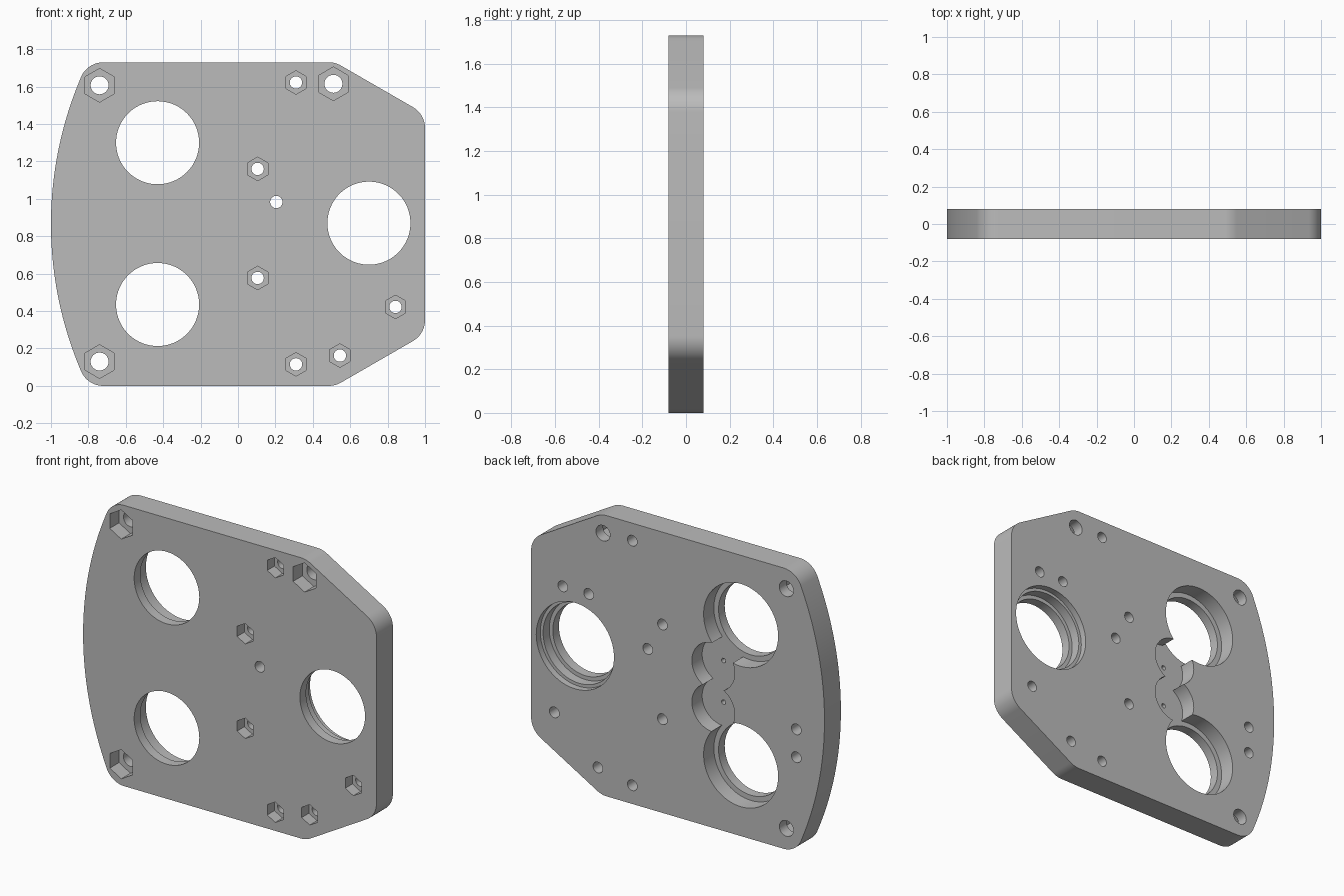
import bpy, bmesh
from math import sin, cos, radians, pi

cube = bpy.data.objects.get("Cube")
if cube:
    bpy.data.objects.remove(cube)

HEIGHT, MID = 1.73, 0.865
BACK, FRONT = 0.08, -0.08

grey = bpy.data.materials.new("plain grey")
grey.use_nodes = True
grey.diffuse_color = (0.5, 0.5, 0.5, 1)
grey.node_tree.nodes["Principled BSDF"].inputs["Base Color"].default_value = (0.5, 0.5, 0.5, 1)


def arc(cx, cz, r, a0, a1, steps):
    angles = [radians(a0 + (a1 - a0) * i / steps) for i in range(steps + 1)]
    return [(cx + r * cos(a), cz + r * sin(a)) for a in angles]


def prism(name, outline, y0, y1):
    """Extrude an outline in x and z from y0 to y1."""
    bm = bmesh.new()
    face = bm.faces.new([bm.verts.new((x, y0, z)) for x, z in outline])
    ext = bmesh.ops.extrude_face_region(bm, geom=[face])
    verts = [v for v in ext["geom"] if isinstance(v, bmesh.types.BMVert)]
    bmesh.ops.translate(bm, verts=verts, vec=(0, y1 - y0, 0))
    bmesh.ops.recalc_face_normals(bm, faces=bm.faces)
    mesh = bpy.data.meshes.new(name)
    bm.to_mesh(mesh)
    bm.free()
    mesh.materials.append(grey)
    ob = bpy.data.objects.new(name, mesh)
    bpy.context.collection.objects.link(ob)
    return ob


# Plate: bowed left edge, rounded corners, two slanted corners on the right
upper = (arc(0.87, 1.378, 0.13, 0, 60, 12) + arc(0.485, 1.60, 0.13, 60, 90, 8)
         + arc(-0.72, 1.60, 0.13, 90, 156.9, 14) + arc(1, MID, 2, 156.9, 180, 24)[1:])
lower = [(x, HEIGHT - z) for x, z in reversed(upper[:-1])]
plate = prism("mounting_plate", upper + lower, FRONT, BACK)
bpy.context.view_layer.objects.active = plate
plate.select_set(True)


def cut(x, z, r, y0, y1, sides=32):
    """Remove a round or hexagonal pocket from the plate."""
    outline = [(x + r * sin(2 * pi * i / sides), z + r * cos(2 * pi * i / sides))
               for i in range(sides)]
    cutter = prism("cutter", outline, y0, y1)
    cutter.hide_render = True
    mod = plate.modifiers.new("pocket", "BOOLEAN")
    mod.operation, mod.solver, mod.object = "DIFFERENCE", "EXACT", cutter
    bpy.ops.object.modifier_apply(modifier=mod.name)
    bpy.data.objects.remove(cutter)


def back_pocket(x, z, r, depth, sides=32):
    cut(x, z, r, BACK - depth, BACK + 0.1, sides)


def through(x, z, r, sides=32):
    cut(x, z, r, FRONT - 0.1, BACK + 0.1, sides)


def nut_hole(x, z, hex_r, hole_r, depth):
    cut(x, z, hex_r, FRONT - 0.1, FRONT + depth, 6)
    through(x, z, hole_r)


# Three large openings, stepped wider at the back
for x, z, bore in ((-0.43, 1.30, 0.254), (-0.43, 0.435, 0.254), (0.70, 0.87, 0.246)):
    through(x, z, 0.222, 96)
    back_pocket(x, z, bore, 0.10, 96)
back_pocket(0.70, 0.87, 0.265, 0.04, 96)

# Two overlapping round recesses joining the left openings
for side in (1, -1):
    z = MID + side * 0.128
    back_pocket(-0.242, z, 0.146, 0.10, 64)
    back_pocket(-0.242, z, 0.014, 0.13, 16)

# Bolt holes with hexagonal nut pockets at the front
for x, z in ((-0.74, 1.607), (-0.74, 0.13), (0.51, 1.615)):
    nut_hole(x, z, 0.09, 0.048, 0.09)
for x, z in ((0.31, 1.622), (0.105, 1.16), (0.105, 0.577),
             (0.31, 0.115), (0.545, 0.162), (0.842, 0.422)):
    nut_hole(x, z, 0.063, 0.033, 0.07)

# Plain through hole and blind holes at the back
through(0.205, 0.983, 0.033)
for x, z in ((0.784, 1.214), (0.608, 1.214), (-0.808, 0.759), (-0.808, 0.587)):
    back_pocket(x, z, 0.033, 0.10)

bpy.ops.object.shade_smooth_by_angle(angle=radians(25))
